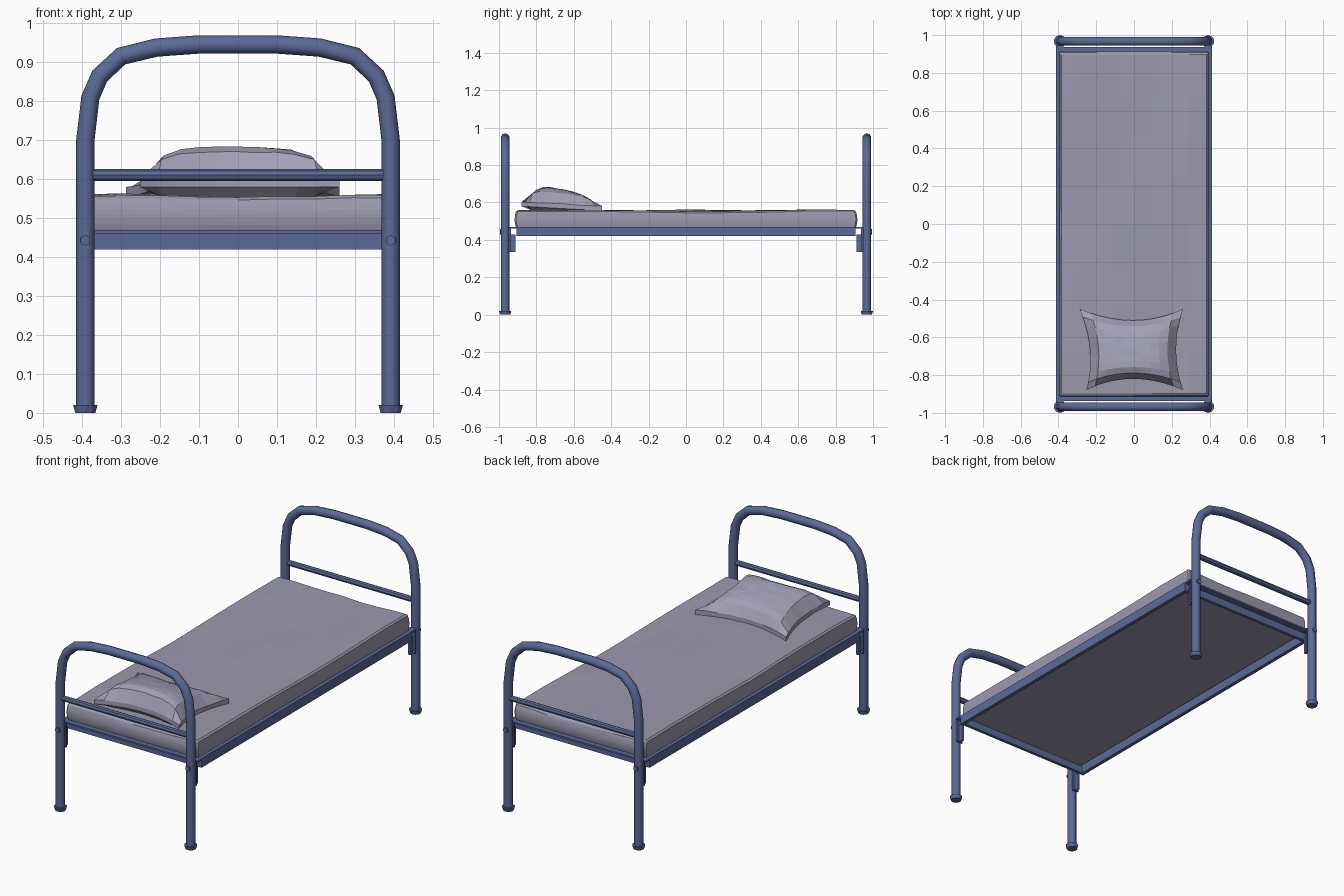
import bpy, bmesh, math, random
from mathutils import Vector, Matrix

if "Cube" in bpy.data.objects:
    bpy.data.objects.remove(bpy.data.objects["Cube"])

random.seed(4)


def material(name, rgb):
    m = bpy.data.materials.new(name)
    m.diffuse_color = (*rgb, 1)
    m.use_nodes = True
    m.node_tree.nodes["Principled BSDF"].inputs["Base Color"].default_value = m.diffuse_color
    return m


BLUE = material("blue_painted_metal", (0.105, 0.145, 0.31))
GREY = material("mattress_grey", (0.33, 0.32, 0.43))
PALE = material("pillow_grey", (0.36, 0.35, 0.47))


def finish(name, bm, mat, smooth=False):
    bmesh.ops.recalc_face_normals(bm, faces=bm.faces)
    me = bpy.data.meshes.new(name)
    bm.to_mesh(me)
    bm.free()
    me.materials.append(mat)
    ob = bpy.data.objects.new(name, me)
    bpy.context.collection.objects.link(ob)
    if smooth:
        bpy.context.view_layer.objects.active = ob
        bpy.ops.object.select_all(action='DESELECT')
        ob.select_set(True)
        bpy.ops.object.shade_smooth_by_angle(angle=math.radians(50))
    return ob


def box(name, x0, x1, y0, y1, z0, z1, mat=BLUE):
    bm = bmesh.new()
    bmesh.ops.create_cube(bm, size=1)
    for v in bm.verts:
        v.co = Vector(((x0 + x1) / 2 + v.co.x * (x1 - x0),
                       (y0 + y1) / 2 + v.co.y * (y1 - y0),
                       (z0 + z1) / 2 + v.co.z * (z1 - z0)))
    return finish(name, bm, mat)


def rod(name, centre, axis, length, r1, r2, sides):
    bm = bmesh.new()
    rot = Vector((0, 0, 1)).rotation_difference(Vector(axis)).to_matrix().to_4x4()
    bmesh.ops.create_cone(bm, cap_ends=True, segments=sides, radius1=r1, radius2=r2,
                          depth=length, matrix=Matrix.Translation(centre) @ rot)
    return finish(name, bm, BLUE)


def tube(name, path, y, r, sides=10):
    """Round tube swept along a path of (x, z) points."""
    bm = bmesh.new()
    pts = [Vector((x, y, z)) for x, z in path]
    rings = []
    for i, p in enumerate(pts):
        d = (pts[min(i + 1, len(pts) - 1)] - pts[max(i - 1, 0)]).normalized()
        n = Vector((d.z, 0, -d.x))
        rings.append([bm.verts.new(p + n * r * math.cos(a) + Vector((0, r * math.sin(a), 0)))
                      for a in (2 * math.pi * k / sides for k in range(sides))])
    for a, b in zip(rings, rings[1:]):
        for k in range(sides):
            j = (k + 1) % sides
            bm.faces.new((a[k], a[j], b[j], b[k]))
    bm.faces.new(rings[0])
    bm.faces.new(rings[-1])
    return finish(name, bm, BLUE, smooth=True)


# Arched end frames with cross bar, feet, bolts and brackets
half = [(0.392, 0.01), (0.392, 0.45), (0.392, 0.70), (0.379, 0.81), (0.355, 0.865),
        (0.30, 0.916), (0.21, 0.938), (0.10, 0.946)]
arch = half + [(-x, z) for x, z in reversed(half)]
for sy, end in ((-1, "head"), (1, "foot")):
    y = 0.967 * sy
    tube(end + "_arch", arch, y, 0.0235)
    rod(end + "_cross_bar", (0, y, 0.611), (1, 0, 0), 0.77, 0.015, 0.015, 8)
    # end rail: upright plate with an outward top flange
    ya, yb = sorted((0.888 * sy, 0.905 * sy))
    box(end + "_end_rail", -0.40, 0.40, ya, yb, 0.42, 0.47)
    ya, yb = sorted((0.900 * sy, 0.938 * sy))
    box(end + "_rail_flange", -0.41, 0.41, ya, yb, 0.461, 0.47)
    for sx, side in ((-1, "left"), (1, "right")):
        x = 0.392 * sx
        rod(f"{end}_{side}_foot_cap", (x, y, 0.01), (0, 0, 1), 0.02, 0.027, 0.033, 10)
        rod(f"{end}_{side}_bolt", (x, 0.965 * sy, 0.443), (0, 1, 0), 0.06, 0.014, 0.014, 6)
        ya, yb = sorted((0.936 * sy, 0.946 * sy))
        box(f"{end}_{side}_bracket_plate", x - 0.018, x + 0.018, ya, yb, 0.335, 0.47)
        ya, yb = sorted((0.912 * sy, 0.940 * sy))
        box(f"{end}_{side}_bracket_hook", x - 0.006, x + 0.006, ya, yb, 0.335, 0.43)

# Long side rails
for sx, side in ((-1, "left"), (1, "right")):
    xa, xb = sorted((0.394 * sx, 0.414 * sx))
    box(side + "_side_rail", xa, xb, -0.905, 0.905, 0.42, 0.47)
    box(side + "_side_rail_flange", xa, xb, -0.94, 0.94, 0.461, 0.47)

# Mattress: subdivided slab with a soft, uneven top
bm = bmesh.new()
bmesh.ops.create_cube(bm, size=2)
bmesh.ops.subdivide_edges(bm, edges=bm.edges, cuts=7, use_grid_fill=True)
for v in bm.verts:
    u, w, t = v.co
    top = 0.557 + 0.004 * math.sin(3 * u + 1) * math.cos(4 * w) + random.uniform(-0.003, 0.003)
    bulge = 1 - 0.012 * t * t
    v.co = Vector((0.396 * u * bulge, 0.916 * w * bulge, 0.459 + (top - 0.459) * (t + 1) / 2))
mattress = finish("mattress", bm, GREY)
bev = mattress.modifiers.new("soft_edges", 'BEVEL')
bev.width = 0.009
bev.segments = 1
bev.limit_method = 'ANGLE'
bev.angle_limit = math.radians(50)

# Pillow: two puffed sheets with pinched corners, joined around the rim
bm = bmesh.new()
N = 10
sheets = []
for s in (1, -1):
    grid = []
    for i in range(N + 1):
        row = []
        for j in range(N + 1):
            u, v = 2 * i / N - 1, 2 * j / N - 1
            x = -0.005 + 0.265 * u * (1 - 0.14 * (1 - v * v)) + (0.015 if u > 0 else -0.018) * u * u * v * (u < 0)
            y = -0.665 + 0.215 * v * (1 - 0.28 * (1 - u * u))
            puff = ((1 - u ** 4) * (1 - v ** 4)) ** 0.6
            mid = 0.592 - 0.012 * (v + 1)
            if s > 0:
                z = mid + 0.012 + (0.078 - 0.02 * v) * puff + random.uniform(-0.002, 0.002)
            else:
                z = max(0.55, mid - 0.012 - 0.04 * puff)
            row.append(bm.verts.new((x, y, z)))
        grid.append(row)
    for i in range(N):
        for j in range(N):
            bm.faces.new((grid[i][j], grid[i + 1][j], grid[i + 1][j + 1], grid[i][j + 1]))
    sheets.append(grid)
rim = ([(i, 0) for i in range(N)] + [(N, j) for j in range(N)]
       + [(i, N) for i in range(N, 0, -1)] + [(0, j) for j in range(N, 0, -1)])
for (a, b), (c, d) in zip(rim, rim[1:] + rim[:1]):
    bm.faces.new((sheets[0][a][b], sheets[0][c][d], sheets[1][c][d], sheets[1][a][b]))
finish("pillow", bm, PALE)
